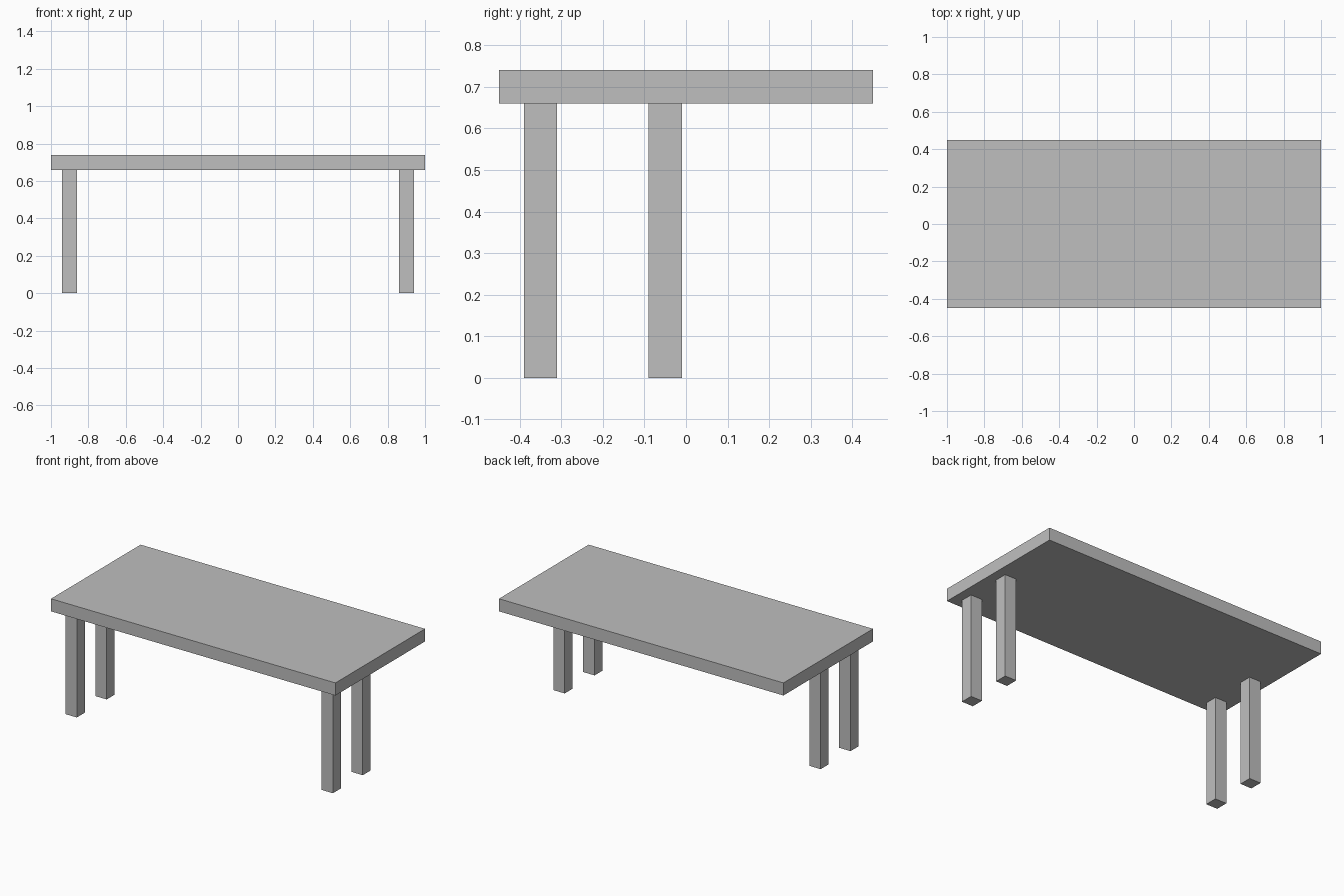
import bpy

if "Cube" in bpy.data.objects:
    bpy.data.objects.remove(bpy.data.objects["Cube"], do_unlink=True)

# Single flat grey material
grey = bpy.data.materials.new("plain grey")
grey.use_nodes = True
colour = (0.52, 0.52, 0.52, 1)
grey.diffuse_color = colour
for node in grey.node_tree.nodes:
    if node.type == 'BSDF_PRINCIPLED':
        node.inputs["Base Color"].default_value = colour


def box(name, centre, size):
    bpy.ops.mesh.primitive_cube_add(size=1, location=centre)
    part = bpy.context.object
    part.name = name
    part.scale = size
    bpy.ops.object.transform_apply(location=False, rotation=False, scale=True)
    part.data.materials.append(grey)
    return part


top_height, thickness = 0.74, 0.08
leg_height = top_height - thickness

# Table top
box("table_top", (0, 0, top_height - thickness / 2), (2, 0.9, thickness))

# Legs: both pairs stand towards the front edge
for side, x in (("left", 0.9), ("right", -0.9)):
    for row, y in (("front", -0.35), ("rear", -0.05)):
        box(f"{row}_{side}_leg", (x, y, leg_height / 2),
            (thickness, thickness, leg_height))
